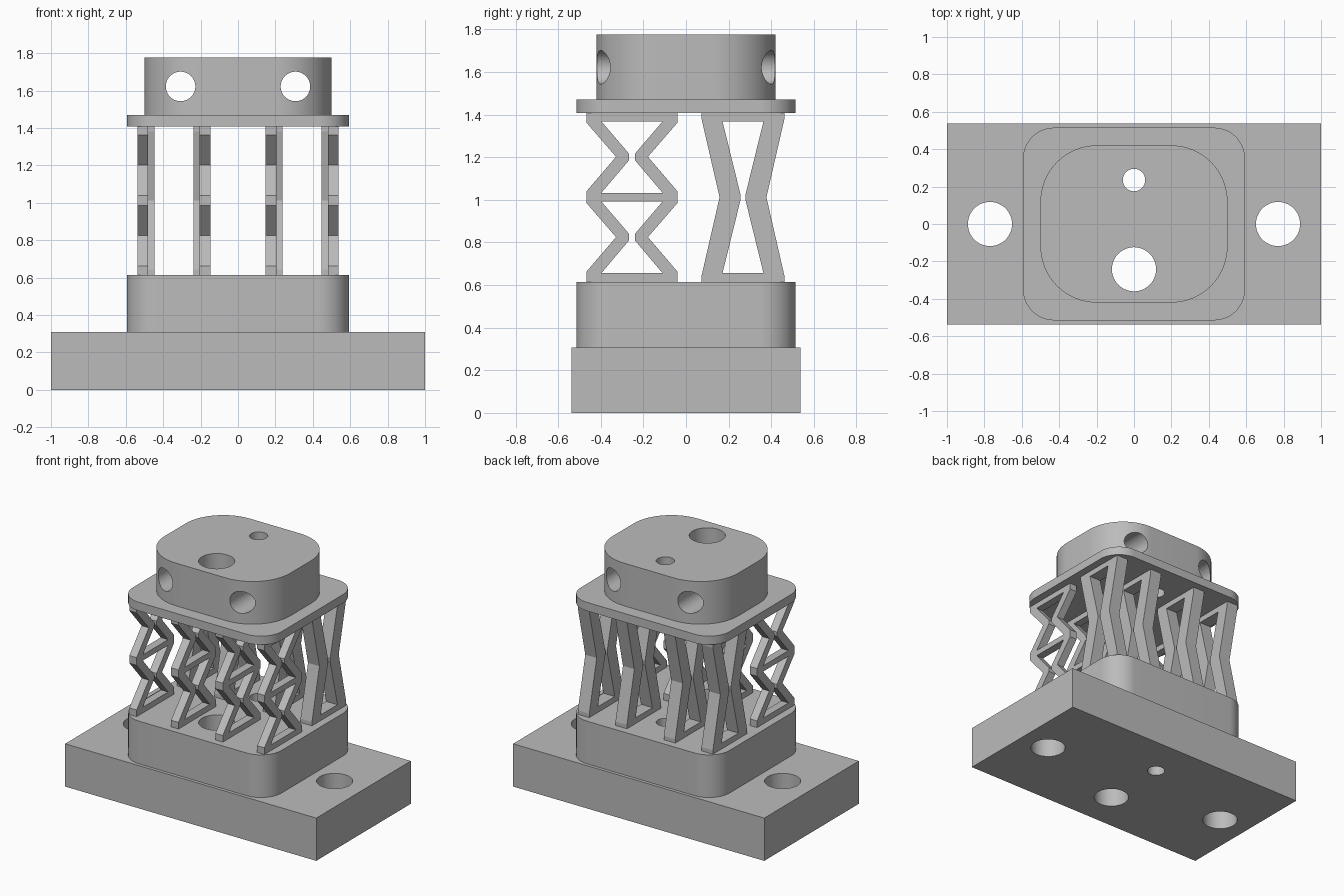
import bpy, bmesh, math
from mathutils import Vector, Matrix

if "Cube" in bpy.data.objects:
    bpy.data.objects.remove(bpy.data.objects["Cube"])

grey = bpy.data.materials.new("plain grey")
grey.diffuse_color = (0.5, 0.5, 0.5, 1)
grey.use_nodes = True
grey.node_tree.nodes["Principled BSDF"].inputs["Base Color"].default_value = grey.diffuse_color


def make_object(name, bm):
    bmesh.ops.recalc_face_normals(bm, faces=bm.faces)
    mesh = bpy.data.meshes.new(name)
    bm.to_mesh(mesh)
    bm.free()
    mesh.materials.append(grey)
    ob = bpy.data.objects.new(name, mesh)
    bpy.context.collection.objects.link(ob)
    return ob


def activate(ob):
    bpy.ops.object.select_all(action='DESELECT')
    ob.select_set(True)
    bpy.context.view_layer.objects.active = ob


def extrude_outline(points, offset):
    """Closed solid from a flat outline."""
    bm = bmesh.new()
    face = bm.faces.new([bm.verts.new(p) for p in points])
    ext = bmesh.ops.extrude_face_region(bm, geom=[face])
    verts = [g for g in ext["geom"] if isinstance(g, bmesh.types.BMVert)]
    bmesh.ops.translate(bm, verts=verts, vec=offset)
    return bm


def rounded_outline(hx, hy, r, z, steps=16):
    if r == 0:
        return [(hx, hy, z), (-hx, hy, z), (-hx, -hy, z), (hx, -hy, z)]
    pts = []
    for i, (sx, sy) in enumerate([(1, 1), (-1, 1), (-1, -1), (1, -1)]):
        for k in range(steps + 1):
            a = math.pi / 2 * (i + k / steps)
            pts.append((sx * (hx - r) + r * math.cos(a),
                        sy * (hy - r) + r * math.sin(a), z))
    return pts


def plate(name, hx, hy, r, z0, z1, holes):
    """Rounded plate; holes are (centre, radius, along_y)."""
    ob = make_object(name, extrude_outline(rounded_outline(hx, hy, r, z0),
                                           Vector((0, 0, z1 - z0))))
    bm = bmesh.new()
    for centre, radius, along_y in holes:
        turn = Matrix.Rotation(math.pi / 2 if along_y else 0, 4, 'X')
        bmesh.ops.create_cone(bm, cap_ends=True, segments=48, radius1=radius,
                              radius2=radius, depth=4,
                              matrix=Matrix.Translation(centre) @ turn)
    cutter = make_object(name + "_cutter", bm)
    cutter.hide_render = True
    mod = ob.modifiers.new("holes", 'BOOLEAN')
    mod.operation = 'DIFFERENCE'
    mod.solver = 'EXACT'
    mod.object = cutter
    activate(ob)
    bpy.ops.object.modifier_apply(modifier=mod.name)
    bpy.data.objects.remove(cutter)
    bpy.ops.object.shade_smooth_by_angle(angle=math.radians(30))
    return ob


def strut(name, half, x0, x1, yc):
    """Flat lattice strut: half profile (offset, z) mirrored about y = yc."""
    bm = extrude_outline([(x0, o, z) for o, z in half], Vector((x1 - x0, 0, 0)))
    seam = [f for f in bm.faces if all(abs(v.co.y) < 1e-6 for v in f.verts)]
    bmesh.ops.delete(bm, geom=seam, context='FACES')
    ob = make_object(name, bm)
    ob.location.y = yc
    mod = ob.modifiers.new("mirror", 'MIRROR')
    mod.use_axis = (False, True, False)
    activate(ob)
    bpy.ops.object.modifier_apply(modifier=mod.name)


# Stacked plates with shared vertical holes
through = [((0, 0.235, 1), 0.06, False), ((0, -0.242, 1), 0.118, False)]
bolts = [((s * 0.77, 0, 1), 0.118, False) for s in (-1, 1)]
side = [((s * 0.307, 0, 1.622), 0.079, True) for s in (-1, 1)]
plate("base_plate", 1.0, 0.538, 0, 0, 0.308, through + bolts)
plate("lower_block", 0.593, 0.515, 0.165, 0.308, 0.615, through)
plate("upper_flange", 0.593, 0.515, 0.165, 1.408, 1.47, through)
plate("top_block", 0.5, 0.42, 0.3, 1.47, 1.777, through + side)

# Front struts: double zigzag with a middle bar
zigzag = [(0, 1.408), (0.2135, 1.408), (0.2135, 1.362), (0.075, 1.202),
          (0.2135, 1.04), (0.2135, 0.985), (0.075, 0.825), (0.2135, 0.663),
          (0.2135, 0.615), (0, 0.615), (0, 0.656), (0.1435, 0.656),
          (0.0135, 0.81), (0.0135, 0.84), (0.1435, 0.992), (0, 0.992),
          (0, 1.033), (0.1435, 1.033), (0.0135, 1.186), (0.0135, 1.216),
          (0.1435, 1.368), (0, 1.368)]
# Back struts: single waisted frame
waisted = [(0, 1.408), (0.1945, 1.408), (0.1945, 1.38), (0.11, 1.012),
           (0.1945, 0.643), (0.1945, 0.615), (0, 0.615), (0, 0.656),
           (0.096, 0.656), (0.0115, 1.0), (0.0115, 1.024), (0.096, 1.368),
           (0, 1.368)]

for s, tag in ((-1, "left"), (1, "right")):
    for pos, front, back in (("outer", (0.48, 0.538), (0.447, 0.538)),
                             ("inner", (0.147, 0.206), (0.147, 0.238))):
        strut(f"front_strut_{tag}_{pos}", zigzag, s * front[0], s * front[1], -0.2535)
        strut(f"back_strut_{tag}_{pos}", waisted, s * back[0], s * back[1], 0.2675)
